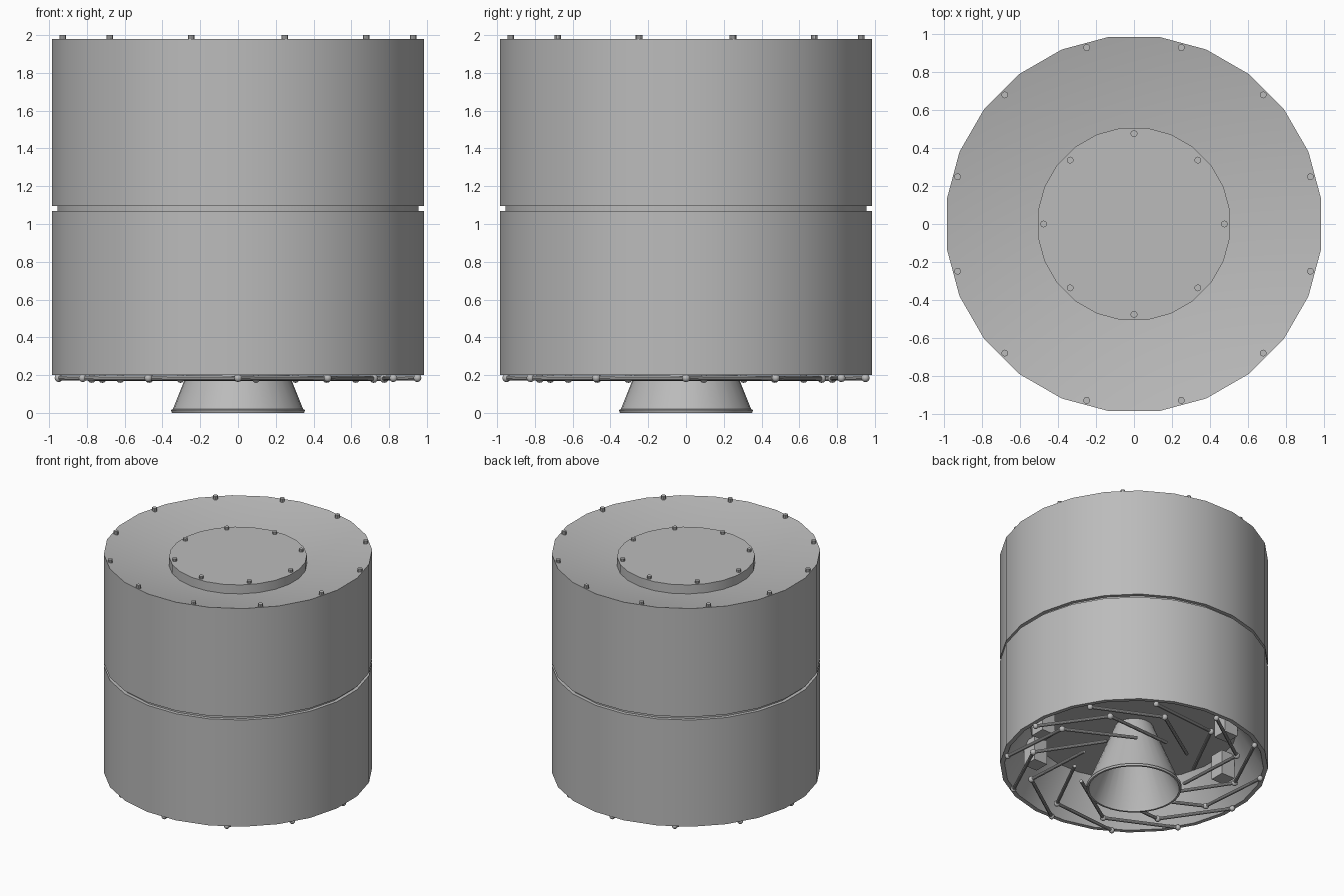
import bpy, bmesh, math
from mathutils import Vector

if "Cube" in bpy.data.objects:
    bpy.data.objects.remove(bpy.data.objects["Cube"])

grey = bpy.data.materials.new("grey metal")
grey.diffuse_color = (0.5, 0.5, 0.5, 1)
grey.use_nodes = True
grey.node_tree.nodes["Principled BSDF"].inputs["Base Color"].default_value = grey.diffuse_color


def finish(name, bm, angle=30):
    bmesh.ops.remove_doubles(bm, verts=bm.verts, dist=0.0001)
    bmesh.ops.recalc_face_normals(bm, faces=bm.faces)
    mesh = bpy.data.meshes.new(name)
    bm.to_mesh(mesh)
    bm.free()
    mesh.materials.append(grey)
    ob = bpy.data.objects.new(name, mesh)
    bpy.context.collection.objects.link(ob)
    bpy.context.view_layer.objects.active = ob
    ob.select_set(True)
    bpy.ops.object.shade_smooth_by_angle(angle=math.radians(angle))
    ob.select_set(False)
    return ob


def lathe(name, profile, sides=24, offset=7.5):
    """Spin (radius, height) points around z; radius 0 closes an end."""
    bm = bmesh.new()
    rings = []
    for r, z in profile:
        ring = []
        for i in range(sides):
            a = math.radians(offset) + 2 * math.pi * i / sides
            ring.append(bm.verts.new((r * math.cos(a), r * math.sin(a), z)))
        rings.append(ring)
    for lo, hi in zip(rings, rings[1:]):
        for i in range(sides):
            j = (i + 1) % sides
            bm.faces.new((lo[i], lo[j], hi[j], hi[i]))
    return finish(name, bm)


def polar(r, deg, z):
    a = math.radians(deg)
    return Vector((r * math.cos(a), r * math.sin(a), z))


def add_rod(bm, a, b, radius, sides=10):
    d = b - a
    m = d.to_track_quat('Z', 'Y').to_matrix().to_4x4()
    m.translation = (a + b) / 2
    bmesh.ops.create_cone(bm, cap_ends=True, segments=sides, radius1=radius,
                          radius2=radius, depth=d.length, matrix=m)


def add_ball(bm, p, radius):
    res = bmesh.ops.create_uvsphere(bm, u_segments=10, v_segments=6, radius=radius)
    bmesh.ops.translate(bm, verts=res["verts"], vec=p)


# Body: grooved tank with dished top and recessed hollow underside
R = 0.993
lathe("tank_body", [
    (0, 0.52), (0.77, 0.52), (0.96, 0.2), (R, 0.2), (R, 1.07), (0.965, 1.07),
    (0.965, 1.095), (R, 1.095), (R, 1.98), (0.51, 1.875), (0, 1.875)])

# Raised hatch in the dish
lathe("top_hatch", [(0.51, 1.87), (0.51, 1.948), (0, 1.948)])

# Hollow nozzle with a thin lip
lathe("nozzle", [
    (0.14, 0.53), (0.345, 0.02), (0.355, 0.015), (0.35, 0), (0.335, 0),
    (0.33, 0.02), (0.11, 0.5), (0, 0.5)], sides=32, offset=0)

# Bolts around the rim and the hatch
for name, count, start, r, z0, z1 in (
        ("rim_bolts", 12, 15, 0.96, 1.96, 2.0),
        ("hatch_bolts", 8, 0, 0.475, 1.94, 1.968)):
    bm = bmesh.new()
    for i in range(count):
        a = start + 360 * i / count
        add_rod(bm, polar(r, a, z0), polar(r, a, z1), 0.018)
    finish(name, bm)

# Swirl of jointed struts under the tank
struts, joints = bmesh.new(), bmesh.new()
for i in range(12):
    a = 30 * i
    outer, knee, inner = (polar(0.95, a, 0.185), polar(0.78, a + 37, 0.183),
                          polar(0.44, a + 83, 0.183))
    add_rod(struts, outer, knee, 0.013)
    add_rod(struts, knee, inner, 0.013)
    add_ball(joints, outer, 0.022)
    add_ball(joints, knee, 0.024)
finish("struts", struts)
finish("strut_joints", joints, 60)

# Equipment boxes inside the recess
bm = bmesh.new()
for a in (117, 167, 310, 345):
    res = bmesh.ops.create_cube(bm, size=1)
    bmesh.ops.scale(bm, verts=res["verts"], vec=(0.12, 0.12, 0.2))
    bmesh.ops.translate(bm, verts=res["verts"], vec=polar(0.74, a, 0.38))
finish("equipment_boxes", bm)
